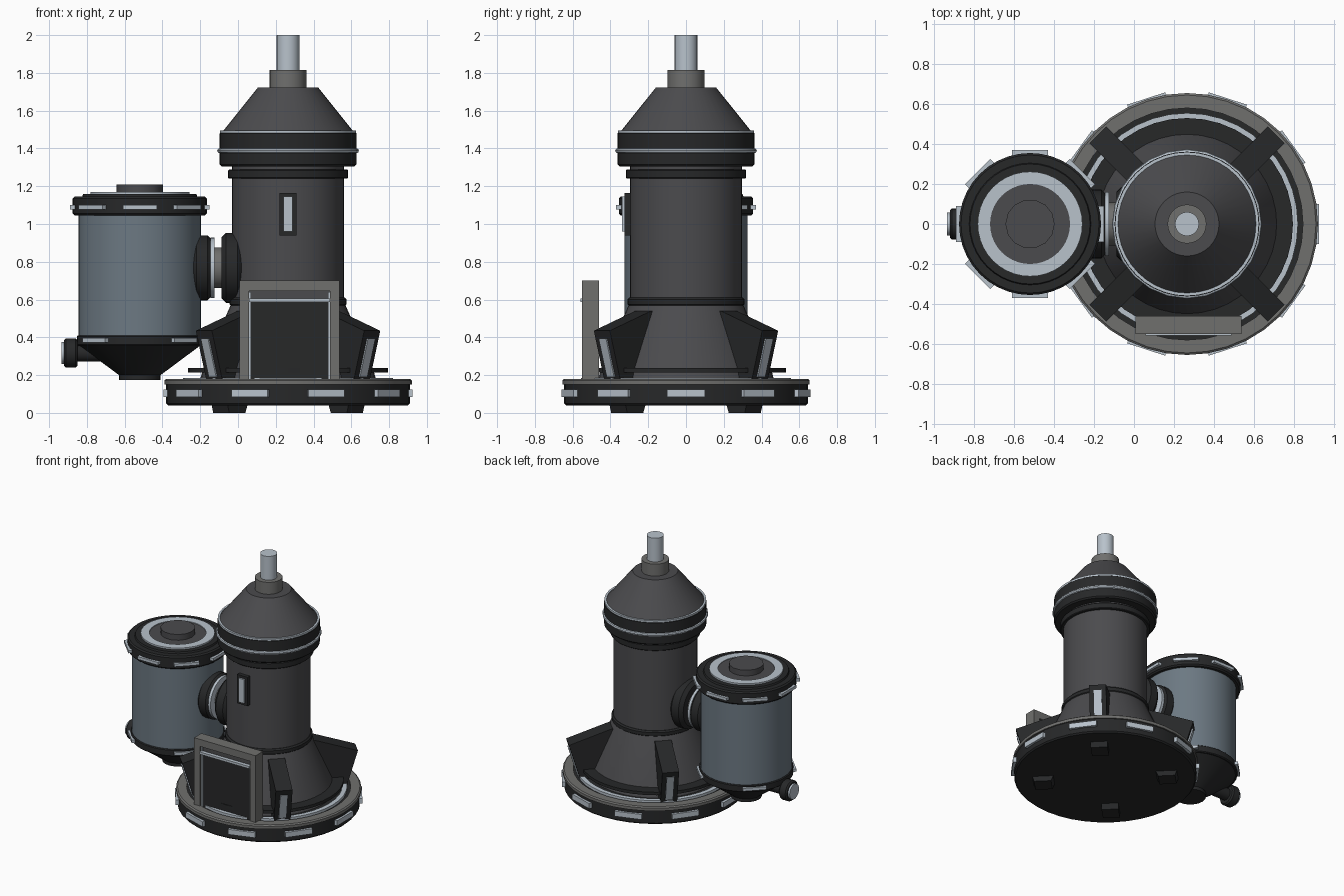
import bpy, bmesh
from math import pi, cos, sin, radians
from mathutils import Matrix, Vector

if "Cube" in bpy.data.objects:
    bpy.data.objects.remove(bpy.data.objects["Cube"])


def mat(name, c):
    m = bpy.data.materials.new(name)
    m.diffuse_color = (*c, 1)
    m.use_nodes = True
    m.node_tree.nodes["Principled BSDF"].inputs["Base Color"].default_value = m.diffuse_color
    return m


BLACK = mat("black_metal", (0.02, 0.021, 0.022))
DARK = mat("dark_metal", (0.07, 0.07, 0.075))
GREY = mat("grey_metal", (0.16, 0.16, 0.155))
LIGHT = mat("light_trim", (0.48, 0.54, 0.60))
TANK = mat("blue_grey", (0.15, 0.19, 0.225))
TX, CX = 0.265, -0.52          # tower and canister axes
ALONG_X = Matrix.Rotation(pi / 2, 4, 'Y')


def finish(name, bm, m, mw):
    bmesh.ops.recalc_face_normals(bm, faces=bm.faces)
    bm.transform(mw)
    me = bpy.data.meshes.new(name)
    bm.to_mesh(me)
    bm.free()
    me.materials.append(m)
    for p in me.polygons:
        p.use_smooth = True
    me.set_sharp_from_angle(angle=radians(30))
    ob = bpy.data.objects.new(name, me)
    bpy.context.collection.objects.link(ob)
    return ob


def lathe(name, prof, m, loc, rot=Matrix(), n=40, hollow=False):
    """Revolve (radius, height) points; hollow closes the profile into a ring."""
    bm = bmesh.new()
    rings = [[bm.verts.new((r * cos(2 * pi * i / n), r * sin(2 * pi * i / n), z))
              for i in range(n)] for r, z in prof]
    pairs = list(zip(rings, rings[1:]))
    if hollow:
        pairs.append((rings[-1], rings[0]))
    else:
        bm.faces.new(rings[0])
        bm.faces.new(rings[-1])
    for a, b in pairs:
        for i in range(n):
            j = (i + 1) % n
            bm.faces.new((a[i], a[j], b[j], b[i]))
    return finish(name, bm, m, Matrix.Translation(loc) @ rot)


def tube(r0, r1, z0, z1):
    return [(r0, z0), (r1, z0), (r1, z1), (r0, z1)]


def drum(r, z0, z1, c=0.01):
    return [(r - c, z0), (r, z0 + c), (r, z1 - c), (r - c, z1)]


def box(name, lo, hi, m, mw=Matrix()):
    bm = bmesh.new()
    lo, hi = Vector(lo), Vector(hi)
    bmesh.ops.create_cube(bm, size=1, matrix=Matrix.Translation((lo + hi) / 2)
                          @ Matrix.Diagonal((*(hi - lo), 1)))
    return finish(name, bm, m, mw)


def prism(name, pts, w, m, mw):
    """Extrude a (radius, height) outline sideways by w."""
    bm = bmesh.new()
    a = [bm.verts.new((r, -w / 2, z)) for r, z in pts]
    b = [bm.verts.new((r, w / 2, z)) for r, z in pts]
    bm.faces.new(a)
    bm.faces.new(b)
    for i in range(len(pts)):
        j = (i + 1) % len(pts)
        bm.faces.new((a[i], a[j], b[j], b[i]))
    return finish(name, bm, m, mw)


def around(x, n, start):
    for i in range(n):
        yield i, Matrix.Translation((x, 0, 0)) @ Matrix.Rotation(start + 2 * pi * i / n, 4, 'Z')


T, C = (TX, 0, 0), (CX, 0, 0)

# base plate, rim and inlaid rings
lathe("base_plate", drum(0.645, 0.04, 0.165), BLACK, T)
lathe("base_rim", [(0.58, 0.15), (0.655, 0.15), (0.655, 0.172), (0.645, 0.18), (0.58, 0.18)], GREY, T, hollow=True)
lathe("base_light_ring", tube(0.52, 0.555, 0.15, 0.185), LIGHT, T, hollow=True)
lathe("base_lip", tube(0.43, 0.53, 0.215, 0.238), BLACK, T, hollow=True)
for i, mw in around(TX, 10, 0):
    box(f"base_light_{i}", (0.62, -0.10, 0.085), (0.66, 0.10, 0.125), LIGHT, mw)

# flared foot, shaft and bands of the tower
lathe("tower_flare", [(0.47, 0.16), (0.45, 0.235), (0.30, 0.58)], DARK, T)
lathe("tower_foot_band", drum(0.31, 0.565, 0.61), BLACK, T)
lathe("tower_shaft", [(0.297, 0.56), (0.297, 1.32)], DARK, T)
lathe("tower_upper_band", drum(0.318, 1.24, 1.288, 0.005), BLACK, T)

# head
lathe("head_ring", drum(0.362, 1.305, 1.49), BLACK, T)
lathe("head_edge_trim", tube(0.345, 0.36, 1.48, 1.496), LIGHT, T, hollow=True)
lathe("head_light_ring", [(0.362 + 0.013 * cos(a * pi / 4), 1.388 + 0.013 * sin(a * pi / 4)) for a in range(8)],
      LIGHT, T, n=24, hollow=True)
lathe("head_cone", [(0.35, 1.485), (0.16, 1.722)], DARK, T)
lathe("stack_collar", [(0.097, 1.71), (0.097, 1.815)], GREY, T)
lathe("stack_pipe", [(0.06, 1.80), (0.06, 2.0)], LIGHT, T, n=24)

# four leaning buttresses with light strips
for i, mw in around(TX, 4, pi / 4):
    prism(f"buttress_{i}", [(0.30, 0.20), (0.38, 0), (0.50, 0), (0.63, 0.435), (0.32, 0.54), (0.28, 0.53)],
          0.12, BLACK, mw)
    prism(f"buttress_light_{i}", [(0.53, 0.19), (0.566, 0.19), (0.627, 0.395), (0.59, 0.395)], 0.055, LIGHT, mw)

# window slit on the front of the shaft
box("window_frame", (TX - 0.045, -0.325, 0.94), (TX + 0.045, -0.27, 1.165), BLACK)
box("window_light", (TX - 0.023, -0.338, 0.96), (TX + 0.023, -0.30, 1.145), LIGHT)

# furnace doorway
for s in (-1, 1):
    x = 0.272 + s * 0.24
    box(f"door_post_{s}", (x - 0.025, -0.55, 0.17), (x + 0.025, -0.46, 0.70), GREY)
    x = 0.272 + s * 0.21
    box(f"door_trim_{s}", (x - 0.006, -0.54, 0.17), (x + 0.006, -0.50, 0.64), LIGHT)
box("door_lintel", (0.057, -0.55, 0.645), (0.487, -0.46, 0.70), GREY)
box("door_header", (0.057, -0.53, 0.605), (0.487, -0.47, 0.65), DARK)
box("door_top_light", (0.057, -0.558, 0.588), (0.487, -0.50, 0.606), LIGHT)
box("door_panel", (0.057, -0.525, 0.17), (0.487, -0.47, 0.60), BLACK)

# canister
lathe("canister_body", [(0.325, 0.38), (0.325, 1.06)], TANK, C)
lathe("canister_collar", drum(0.355, 1.045, 1.145), BLACK, C)
lathe("canister_top", [(0.31, 1.13), (0.30, 1.158)], BLACK, C)
lathe("canister_top_ring", tube(0.20, 0.262, 1.14, 1.17), LIGHT, C, hollow=True)
lathe("canister_lid", [(0.205, 1.14), (0.205, 1.165)], DARK, C)
lathe("canister_knob", [(0.123, 1.15), (0.123, 1.21)], DARK, C, n=14)
lathe("canister_lower_band", drum(0.333, 0.355, 0.41, 0.006), BLACK, C)
lathe("canister_hopper", [(0.11, 0.20), (0.325, 0.36)], BLACK, C)
lathe("canister_drain", [(0.11, 0.175), (0.11, 0.21)], BLACK, C, n=24)
for i, mw in around(CX, 8, 0):
    box(f"collar_light_{i}", (0.33, -0.09, 1.078), (0.37, 0.09, 1.10), LIGHT, mw)
for i, mw in around(CX, 4, pi / 4):
    box(f"lower_light_{i}", (0.31, -0.085, 0.373), (0.345, 0.085, 0.396), LIGHT, mw)

# drain outlet on the left
P = (0, 0, 0.317)
lathe("outlet_pipe", [(0.045, -0.86), (0.045, -0.62)], BLACK, P, ALONG_X, n=20)
lathe("outlet_flange", drum(0.078, -0.92, -0.85), BLACK, P, ALONG_X, n=20)
lathe("outlet_cap", [(0.058, -0.935), (0.058, -0.90)], LIGHT, P, ALONG_X, n=20)

# duct joining canister and tower
P = (0, 0, 0.768)
lathe("duct_core", [(0.108, -0.22), (0.108, 0.02)], GREY, P, ALONG_X)
lathe("duct_canister_flange", drum(0.172, -0.24, -0.142, 0.02), BLACK, P, ALONG_X)
lathe("duct_light_ring", tube(0.10, 0.16, -0.145, -0.125), LIGHT, P, ALONG_X, hollow=True)
lathe("duct_tower_flange", drum(0.185, -0.088, 0.022, 0.025), BLACK, P, ALONG_X)
